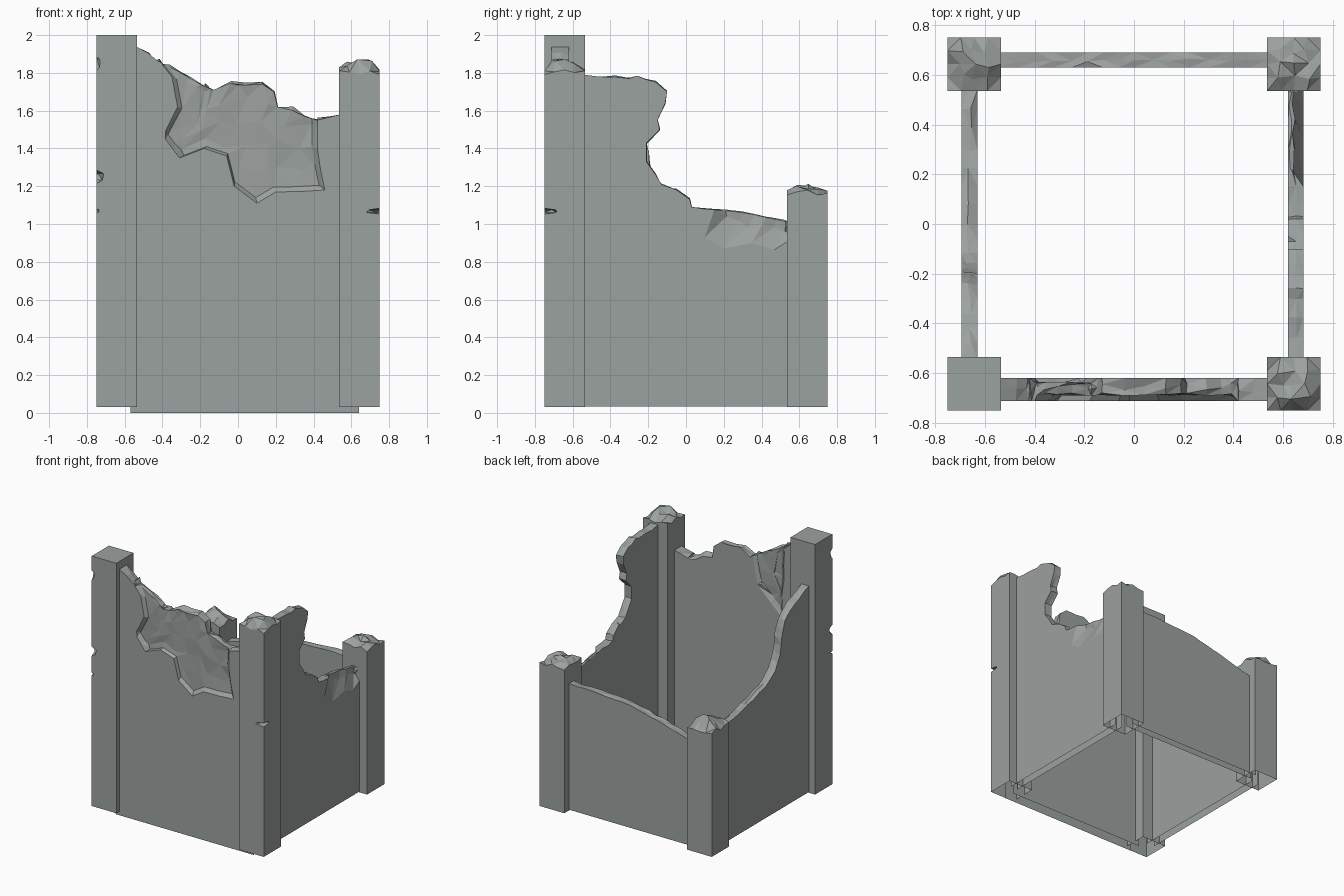
import bpy, bmesh, random
from mathutils import Vector
from mathutils.geometry import delaunay_2d_cdt

random.seed(7)
if "Cube" in bpy.data.objects:
    bpy.data.objects.remove(bpy.data.objects["Cube"])

stone = bpy.data.materials.new("weathered grey stone")
stone.use_nodes = True
colour = (0.33, 0.36, 0.35, 1)
stone.diffuse_color = colour
stone.node_tree.nodes["Principled BSDF"].inputs["Base Color"].default_value = colour

# Each side maps (along, outward, up) to world space
SIDES = {
    "front": lambda u, v, z: Vector((u, -v, z)),
    "back": lambda u, v, z: Vector((u, v, z)),
    "plus_x": lambda u, v, z: Vector((v, u, z)),
    "minus_x": lambda u, v, z: Vector((-v, u, z)),
}


def jit(a):
    return random.uniform(-a, a)


def finish(bm, name):
    bmesh.ops.recalc_face_normals(bm, faces=bm.faces)
    mesh = bpy.data.meshes.new(name)
    bm.to_mesh(mesh)
    bm.free()
    mesh.materials.append(stone)
    obj = bpy.data.objects.new(name, mesh)
    bpy.context.collection.objects.link(obj)
    return obj


def roughen(points, step, amount):
    """Split a broken edge into short uneven pieces."""
    out = []
    for (a, b), (c, d) in zip(points, points[1:]):
        n = max(1, round(((c - a) ** 2 + (d - b) ** 2) ** 0.5 / step))
        for i in range(n):
            k = amount if i else 0
            t = i / n
            out.append((a + (c - a) * t + jit(k), b + (d - b) * t + jit(k)))
    return out + [points[-1]]


def scaled(poly, centre, s):
    return [(centre[0] + (u - centre[0]) * s, centre[1] + (z - centre[1]) * s) for u, z in poly]


def inside(p, poly):
    hit = False
    for (a, b), (c, d) in zip(poly, poly[1:] + poly[:1]):
        if (b > p[1]) != (d > p[1]) and p[0] < a + (c - a) * (p[1] - b) / (d - b):
            hit = not hit
    return hit


def wall(name, side, inner, outer, base, profile, rough, ends=(-0.6, 0.6), flakes=()):
    """Open-based slab with a ragged top; flakes sink patches of either face."""
    top = roughen(profile, 0.07, rough * 0.5)
    outline = [(ends[0], base), (ends[0], top[0][1])] + top + [(ends[1], top[-1][1]), (ends[1], base)]
    loops, sinks, loose = [outline], [], []
    for face, depth, points, centre, pull in flakes:
        rim = roughen(points + points[:1], 0.13, 0.006)[:-1]
        floor = scaled(rim, centre, 1 - pull)
        loops += [rim, floor]
        sinks.append((face, depth, scaled(floor, centre, 1.01)))
        core = scaled(floor, centre, 0.85)
        grid = [(centre[0] + i * 0.11 + jit(0.035), centre[1] + j * 0.11 + jit(0.035))
                for i in range(-5, 6) for j in range(-5, 6)]
        loose += [p for p in grid if inside(p, core)]

    # Triangulate the face with the flake rims as fixed edges
    flat, edges = [], []
    for loop in loops:
        k, n = len(flat), len(loop)
        flat += loop
        edges += [(k + i, k + (i + 1) % n) for i in range(n)]
    result = delaunay_2d_cdt([Vector(p) for p in flat + loose], edges, [], 0, 1e-5)
    pts = result[0]
    tris = [f for f in result[2] if inside(sum((pts[i] for i in f), Vector((0, 0))) / len(f), outline)]
    directed = {(f[i], f[(i + 1) % len(f)]) for f in tris for i in range(len(f))}
    border = [(i, j) for i, j in directed if (j, i) not in directed]
    border.sort()
    rim_ids = {i for e in border for i in e}

    # Outer and inner skins, joined by an uneven middle line
    place, bm = SIDES[side], bmesh.new()
    skins = ({}, {}, {})
    for i in sorted({i for f in tris for i in f}):
        u, z = pts[i]
        sink = [0, 0]
        for face, depth, floor in sinks:
            if inside((u, z), floor):
                sink[face] = depth * random.uniform(0.7, 1.1)
        r = rough if i in rim_ids and z > base + 0.1 and abs(u) < 0.535 else 0
        out_v, in_v = outer - sink[0], inner + sink[1]
        skins[0][i] = bm.verts.new(place(u, out_v, z))
        skins[2][i] = bm.verts.new(place(u + jit(r * 0.5), in_v, z + jit(r)))
        if i in rim_ids:
            skins[1][i] = bm.verts.new(place(u + jit(r * 0.5), (out_v + in_v) / 2 + jit(r), z + r * 0.4 + jit(r)))
    for f in tris:
        bm.faces.new([skins[0][i] for i in f])
        bm.faces.new([skins[2][i] for i in reversed(f)])
    strips = []
    for i, j in border:
        at_base = max(pts[i].y, pts[j].y) < base + 0.001
        at_end = min(abs(pts[i].x), abs(pts[j].x)) > 0.56 and abs(pts[i].y - pts[j].y) > 0.1
        if not (at_base or at_end):
            for a, b in zip(skins, skins[1:]):
                strips.append(bm.faces.new((a[j], a[i], b[i], b[j])))
    bmesh.ops.triangulate(bm, faces=strips)
    finish(bm, name)


def nick_cutter(sx, sy, z, width, tall):
    bm = bmesh.new()
    bmesh.ops.create_icosphere(bm, subdivisions=1, radius=1)
    for v in bm.verts:
        v.co = Vector((sx * 0.755 + v.co.x * width, sy * 0.755 + v.co.y * width, z + v.co.z * tall))
    cutter = finish(bm, "nick_cutter")
    cutter.hide_render = True
    return cutter


def pillar(name, sx, sy, height, dome=0.0, nicks=()):
    """Square open-based post; a dome above zero gives it a broken, lumpy top."""
    cuts = 4 if dome else 1
    bm = bmesh.new()
    bmesh.ops.create_grid(bm, x_segments=cuts, y_segments=cuts, size=0.107)
    rim = [e for e in bm.edges if e.is_boundary]
    for v in bm.verts:
        edge = v.is_boundary
        v.co.z = height + (jit(dome * 0.3) if edge else dome * random.uniform(0.35, 1))
        if not edge:
            v.co.x += jit(0.015)
            v.co.y += jit(0.015)
    bmesh.ops.triangulate(bm, faces=bm.faces)
    low = bmesh.ops.extrude_edge_only(bm, edges=rim)["geom"]
    for v in low:
        if isinstance(v, bmesh.types.BMVert):
            v.co.z = 0.03
    bmesh.ops.contextual_create(bm, geom=[e for e in low if isinstance(e, bmesh.types.BMEdge) and e.is_boundary])
    bmesh.ops.translate(bm, vec=(sx * 0.643, sy * 0.643, 0), verts=bm.verts)
    obj = finish(bm, name)

    # Chips out of the outer corner
    for nick in nicks:
        cutter = nick_cutter(sx, sy, *nick)
        mod = obj.modifiers.new("nick", "BOOLEAN")
        mod.operation = "DIFFERENCE"
        mod.solver = "EXACT"
        mod.object = cutter
        bpy.context.view_layer.objects.active = obj
        bpy.ops.object.modifier_apply(modifier=mod.name)
        bpy.data.objects.remove(cutter)

    # Open the underside
    bm = bmesh.new()
    bm.from_mesh(obj.data)
    under = [f for f in bm.faces if all(v.co.z < 0.031 for v in f.verts)]
    bmesh.ops.delete(bm, geom=under, context="FACES_ONLY")
    bm.to_mesh(obj.data)
    bm.free()


# Corner pillars
pillar("front_right_pillar", -1, -1, 2.0, nicks=[
    (1.85, 0.03, 0.045), (1.25, 0.05, 0.04), (1.07, 0.025, 0.013)])
pillar("front_left_pillar", 1, -1, 1.81, 0.07, nicks=[(1.068, 0.085, 0.016)])
pillar("back_left_pillar", 1, 1, 1.165, 0.05)
pillar("back_right_pillar", -1, 1, 1.01, 0.07)

# Front wall with a large flake on the outside and a small one inside
outer_flake = (0, 0.03, [
    (-0.52, 1.99), (-0.35, 1.78), (-0.32, 1.62), (-0.4, 1.47), (-0.31, 1.35), (-0.18, 1.4),
    (-0.06, 1.36), (-0.02, 1.2), (0.1, 1.11), (0.2, 1.17), (0.46, 1.18), (0.42, 1.4),
    (0.42, 1.65), (0.24, 1.8), (-0.1, 1.9)], (0.02, 1.54), 0.07)
inner_flake = (1, 0.022, [
    (-0.13, 1.82), (-0.19, 1.5), (-0.4, 1.3), (-0.42, 1.6), (-0.42, 1.95)], (-0.3, 1.65), 0.2)
wall("front_wall", "front", 0.62, 0.712, 0.0, [
    (-0.54, 1.94), (-0.36, 1.83), (-0.25, 1.77), (-0.13, 1.71), (-0.04, 1.745),
    (0.13, 1.74), (0.19, 1.70), (0.21, 1.62), (0.42, 1.55), (0.54, 1.58)],
    0.014, (-0.57, 0.64), [outer_flake, inner_flake])

# Left wall with a deep bite and a worn outer slope
worn_slope = (0, 0.042, [
    (-0.08, 1.24), (-0.03, 0.98), (0.1, 0.93), (0.2, 0.87), (0.35, 0.9), (0.59, 0.82),
    (0.59, 1.2)], (0.46, 1.1), 0.5)
wall("left_wall", "plus_x", 0.62, 0.682, 0.035, [
    (-0.54, 1.79), (-0.3, 1.77), (-0.26, 1.785), (-0.16, 1.75), (-0.1, 1.70), (-0.11, 1.64),
    (-0.15, 1.55), (-0.14, 1.5), (-0.21, 1.43), (-0.21, 1.33), (-0.16, 1.26), (-0.13, 1.21),
    (-0.05, 1.18), (0.02, 1.13), (0.03, 1.09), (0.15, 1.075), (0.3, 1.06), (0.54, 1.01)],
    0.007, flakes=[worn_slope])

# Right wall, stepping down towards the back
wall("right_wall", "minus_x", 0.63, 0.695, 0.035, [
    (-0.54, 1.66), (-0.3, 1.55), (-0.24, 1.5), (-0.2, 1.38), (-0.18, 1.26), (-0.12, 1.15),
    (0.0, 1.07), (0.3, 0.99), (0.54, 0.95)], 0.01)

# Low back wall
wall("back_wall", "back", 0.63, 0.69, 0.035, [
    (-0.54, 0.86), (-0.25, 0.94), (0.0, 1.0), (0.3, 1.02), (0.54, 1.03)], 0.007)
